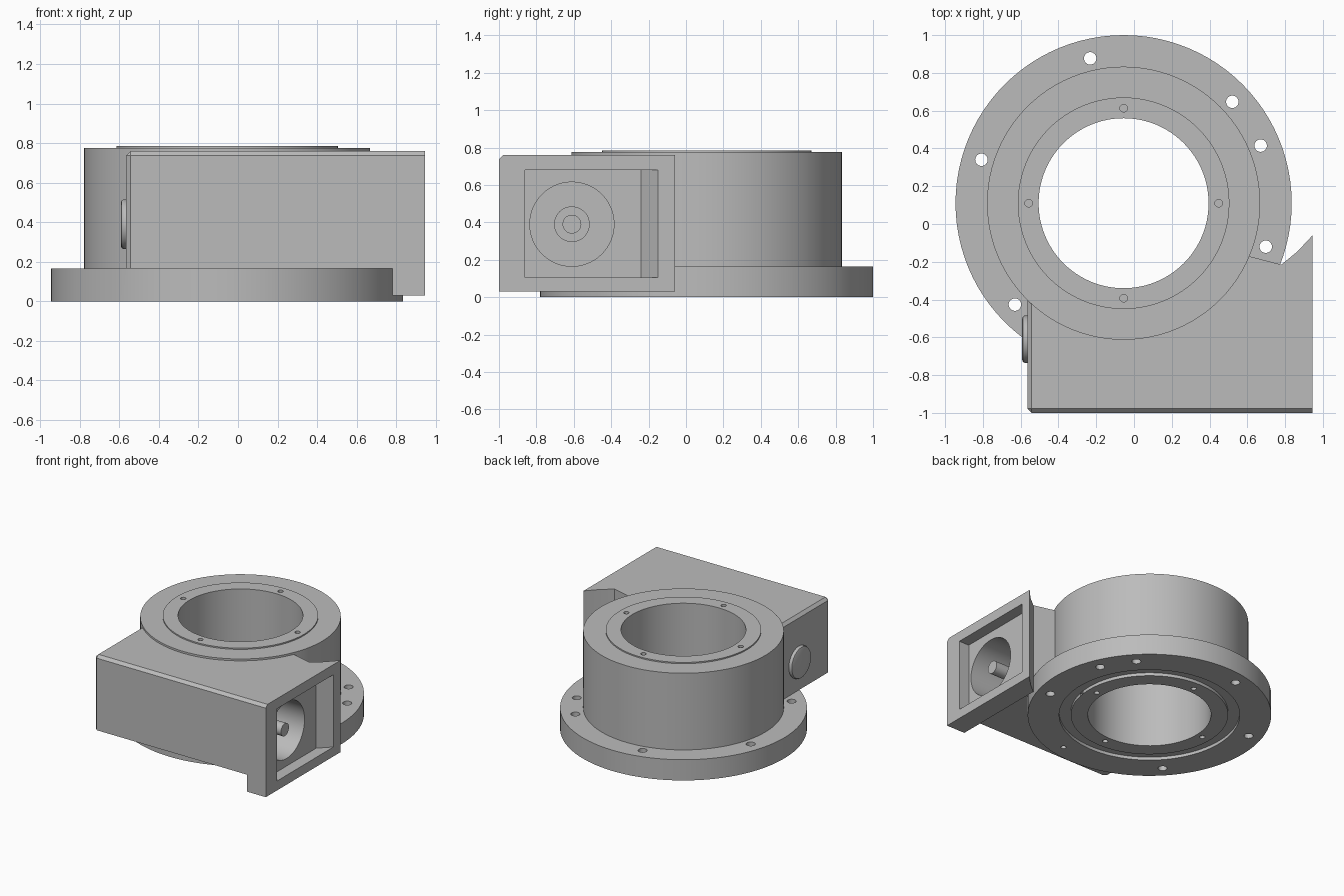
import bpy, bmesh, math
from mathutils import Matrix, Vector

if "Cube" in bpy.data.objects:
    bpy.data.objects.remove(bpy.data.objects["Cube"])

CX, CY = -0.055, 0.11          # axis of the round body
WY, WZ = -0.61, 0.39           # axis of the drive shaft

grey = bpy.data.materials.new("cast grey")
grey.diffuse_color = (0.5, 0.5, 0.5, 1)
grey.use_nodes = True
grey.node_tree.nodes["Principled BSDF"].inputs["Base Color"].default_value = grey.diffuse_color


def finish(name, bm):
    bmesh.ops.recalc_face_normals(bm, faces=bm.faces)
    me = bpy.data.meshes.new(name)
    bm.to_mesh(me)
    bm.free()
    ob = bpy.data.objects.new(name, me)
    bpy.context.collection.objects.link(ob)
    me.materials.append(grey)
    return ob


def lathe(name, profile, matrix, closed=False, n=96):
    """Revolve (radius, height) points about z, then place with matrix."""
    bm = bmesh.new()
    rings = []
    for r, z in profile:
        rings.append([bm.verts.new((r * math.cos(2 * math.pi * i / n),
                                    r * math.sin(2 * math.pi * i / n), z)) for i in range(n)])
    pairs = list(zip(rings, rings[1:]))
    if closed:
        pairs.append((rings[-1], rings[0]))
    else:
        bm.faces.new(rings[0])
        bm.faces.new(rings[-1])
    for a, b in pairs:
        for i in range(n):
            j = (i + 1) % n
            bm.faces.new((a[i], a[j], b[j], b[i]))
    bm.transform(matrix)
    return finish(name, bm)


def prism(name, outline, z0, z1, chamfer=None):
    bm = bmesh.new()
    face = bm.faces.new([bm.verts.new((x, y, z0)) for x, y in outline])
    ext = bmesh.ops.extrude_face_region(bm, geom=[face])
    for v in ext["geom"]:
        if isinstance(v, bmesh.types.BMVert):
            v.co.z = z1
    bmesh.ops.recalc_face_normals(bm, faces=bm.faces)
    if chamfer:
        edges = [e for e in bm.edges if chamfer(e)]
        bmesh.ops.bevel(bm, geom=edges, offset=0.022, segments=1, affect='EDGES')
    return finish(name, bm)


def boolean(target, tool, op):
    mod = target.modifiers.new(op, 'BOOLEAN')
    mod.operation, mod.object, mod.solver = op, tool, 'EXACT'
    bpy.context.view_layer.objects.active = target
    bpy.ops.object.modifier_apply(modifier=mod.name)
    bpy.data.objects.remove(tool, do_unlink=True)


def up(x, y):
    return Matrix.Translation((x, y, 0))


ALONG_X = Matrix.Translation((0, WY, WZ)) @ Matrix.Rotation(math.pi / 2, 4, 'Y')
AXIS = up(CX, CY)

# round body with mounting flange and raised top lip
body = lathe("gear_housing", [(0.89, 0), (0.89, 0.165), (0.723, 0.165), (0.723, 0.775),
                              (0.56, 0.775), (0.56, 0.785)], AXIS)


# side casing, chamfered along its front, top and left edges
def casing_chamfer(e):
    a, b = (v.co for v in e.verts)
    front = max(a.y, b.y) < -0.99
    left = max(a.x, b.x) < -0.56
    top = min(a.z, b.z) > 0.75
    return (front and top) or (left and top) or (front and left)


casing = prism("side_casing", [(-0.565, -1), (0.945, -1), (0.945, -0.06), (0.865, -0.146),
                               (0.78, -0.215), (0.55, -0.155), (-0.565, -0.2)],
               0.03, 0.76, casing_chamfer)
boolean(casing, prism("step_cutter", [(-1, -1.2), (0.78, -1.2), (0.78, 0.3), (-1, 0.3)],
                      -0.1, 0.165), 'DIFFERENCE')
boolean(body, casing, 'UNION')

# central bore, underside groove, motor pocket and shaft bore
boolean(body, lathe("bore_cutter", [(0.45, -0.2), (0.45, 1)], AXIS), 'DIFFERENCE')
boolean(body, lathe("groove_cutter", [(0.575, -0.1), (0.66, -0.1), (0.66, 0.025),
                                      (0.575, 0.025)], AXIS, closed=True), 'DIFFERENCE')
boolean(body, prism("pocket_cutter", [(0.855, -0.86), (1.0, -0.86), (1.0, -0.095),
                                      (0.945, -0.15), (0.855, -0.24)], 0.105, 0.68), 'DIFFERENCE')
boolean(body, lathe("shaft_bore_cutter", [(0.225, 0.45), (0.225, 0.9)], ALONG_X), 'DIFFERENCE')

# flange bolt holes, with one small blind hole under the casing
for deg in (22.8, 43, 103, 163, 223, 343, 283):
    a = math.radians(deg)
    r, top = (0.02, 0.12) if deg == 283 else (0.033, 0.2)
    boolean(body, lathe("bolt_cutter", [(r, -0.1), (r, top)],
                        up(CX + 0.787 * math.cos(a), CY + 0.787 * math.sin(a)), n=32), 'DIFFERENCE')

# small screw holes around the bore, top and bottom
for k in range(4):
    a = k * math.pi / 2
    spot = up(CX + 0.503 * math.cos(a), CY + 0.503 * math.sin(a))
    for z0, z1 in ((-0.1, 0.1), (0.68, 0.9)):
        boolean(body, lathe("screw_cutter", [(0.02, z0), (0.02, z1)], spot, n=24), 'DIFFERENCE')

# stepped drive shaft inside the bore
shaft = lathe("drive_shaft", [(0.095, 0.42), (0.095, 0.6), (0.05, 0.6), (0.05, 0.84)],
              ALONG_X, n=48)

# round cap on the left wall
cap = lathe("end_cap", [(0.11, -0.592), (0.12, -0.588), (0.125, -0.58), (0.125, -0.55)],
            ALONG_X, n=64)

for ob in (body, shaft, cap):
    bpy.ops.object.select_all(action='DESELECT')
    ob.select_set(True)
    bpy.context.view_layer.objects.active = ob
    bpy.ops.object.shade_smooth_by_angle(angle=math.radians(30))
